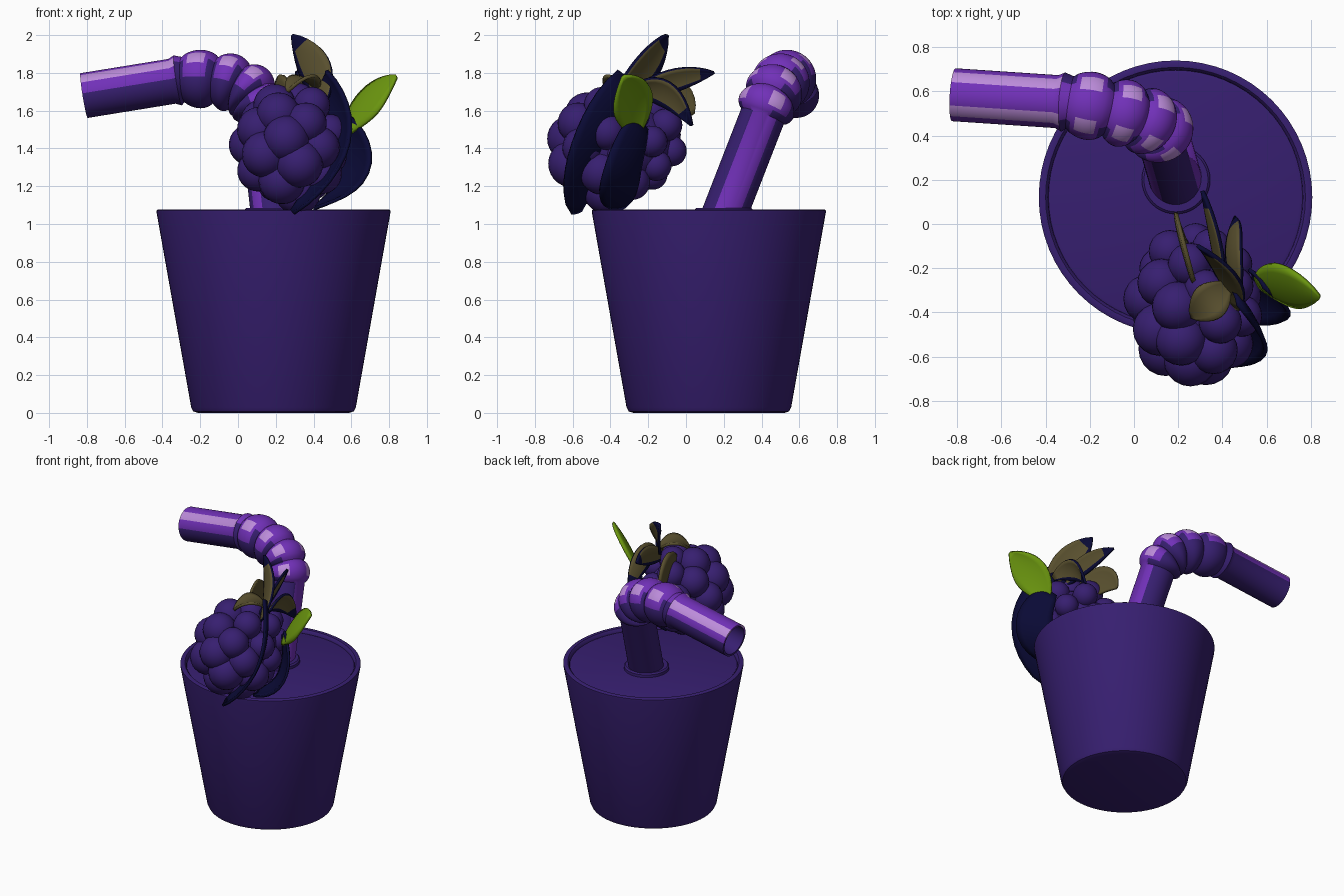
import bpy, bmesh, math
from mathutils import Vector, Matrix

if "Cube" in bpy.data.objects:
    bpy.data.objects.remove(bpy.data.objects["Cube"])

def mat(name, c):
    m = bpy.data.materials.new(name)
    m.diffuse_color = (*c, 1)
    m.use_nodes = True
    m.node_tree.nodes["Principled BSDF"].inputs["Base Color"].default_value = m.diffuse_color
    return m

GRAPE = mat("dark grape", (0.038, 0.0135, 0.162))
PURPLE = mat("bright purple", (0.165, 0.03, 0.48))
LILAC = mat("pale lilac", (0.50, 0.26, 0.70))
NAVY = mat("navy", (0.003, 0.003, 0.036))
OLIVE = mat("olive", (0.10, 0.08, 0.028))
GREEN = mat("leaf green", (0.15, 0.31, 0.005))

def finish(bm, name, mats, angle=40):
    bmesh.ops.recalc_face_normals(bm, faces=bm.faces)
    me = bpy.data.meshes.new(name)
    bm.to_mesh(me)
    bm.free()
    ob = bpy.data.objects.new(name, me)
    bpy.context.collection.objects.link(ob)
    for m in mats:
        me.materials.append(m)
    bpy.ops.object.select_all(action='DESELECT')
    ob.select_set(True)
    bpy.context.view_layer.objects.active = ob
    bpy.ops.object.shade_smooth_by_angle(angle=math.radians(angle))
    return ob

def skin(bm, rings, cap=True):
    """Join rings of verts with quads; returns (face, ring index, side index)."""
    out, n = [], len(rings[0])
    for i, (a, b) in enumerate(zip(rings, rings[1:])):
        for k in range(n):
            j = (k + 1) % n
            out.append((bm.faces.new((a[k], a[j], b[j], b[k])), i, k))
    if cap:
        bm.faces.new(rings[0])
        bm.faces.new(rings[-1])
    return out

def lathe(name, profile, cx, cy, n=64):
    bm = bmesh.new()
    rings = [[bm.verts.new((cx + r * math.cos(2 * math.pi * k / n),
                            cy + r * math.sin(2 * math.pi * k / n), z)) for k in range(n)]
             for r, z in profile]
    skin(bm, rings)
    return finish(bm, name, [GRAPE])

# cup with rolled rim and recessed lid
lathe("cup", [(0.40, 0.0), (0.425, 0.008), (0.436, 0.03), (0.619, 1.06), (0.619, 1.072),
              (0.61, 1.078), (0.588, 1.076), (0.578, 1.065), (0.575, 1.05), (0.56, 1.055)],
      0.188, 0.121)
# collar where the straw enters
lathe("straw_collar", [(0.155, 1.04), (0.155, 1.075), (0.145, 1.085), (0.12, 1.085)], 0.19, 0.2, 40)

# bent straw: straight stem, ribbed bend, straight mouth end
A, P0, C, P2, E = (Vector(v) for v in ((0.19, 0.195, 1.03), (0.13, 0.405, 1.57), (0.10, 0.49, 1.79),
                                       (-0.29, 0.55, 1.765), (-0.815, 0.585, 1.68)))
R, RIBS, STEPS = 0.12, 4, 40
samples = [(A, (P0 - A).normalized(), R, 0)]   # last entry is the stripe style
for i in range(STEPS + 1):
    t = i / STEPS
    p = P0 * (1 - t) ** 2 + C * 2 * t * (1 - t) + P2 * t * t
    d = ((C - P0) * (1 - t) + (P2 - C) * t).normalized()
    bump = abs(math.sin(math.pi * RIBS * t)) ** 0.7
    samples.append((p, d, R + 0.035 * bump, 3 if bump < 0.45 else 2 if bump > 0.75 else 1))
axis = (E - P2).normalized()
samples.append((P2 + axis * 0.03, axis, R + 0.014, 2))
samples.append((P2 + axis * 0.06, axis, R, 2))
samples += [(E, axis, R, 2), (E, axis, R - 0.015, 3), (E - axis * 0.4, axis, R - 0.015, 3)]
bm = bmesh.new()
B = (P0 - A).cross(E - P2).normalized()
rings, N = [], 48
for p, d, r, _ in samples:
    b = (B - d * B.dot(d)).normalized()
    u = b.cross(d).normalized()
    if u.dot(C - (P0 + P2) / 2) < 0:
        u = -u
    if b.y > 0:
        b = -b
    rings.append([bm.verts.new(p + (u * math.cos(a) + b * math.sin(a)) * r)
                  for a in (2 * math.pi * k / N for k in range(N))])
for f, i, k in skin(bm, rings):
    # lengthwise stripes by signed angle around the tube
    raw = (360 * (k + 0.5) / N + 180) % 360 - 180
    ang = abs(raw - 20)
    style = samples[i][3]
    if style == 0:
        f.material_index = 1 if abs(raw + 12) < 32 or abs(raw - 125) < 16 else 0
    elif style == 2 and 27 < ang < 57:
        f.material_index = 2
    elif style in (1, 2) and ang < 82:
        f.material_index = 1
    elif style == 3 and ang < 40:
        f.material_index = 1
finish(bm, "straw", [GRAPE, PURPLE, LILAC])

# berry cluster: spheres spread over an egg shape, around a core
ctr = Vector((0.285, -0.355, 1.42))
bm = bmesh.new()
bmesh.ops.create_uvsphere(bm, u_segments=24, v_segments=16, radius=1,
                          matrix=Matrix.Translation(ctr) @ Matrix.Diagonal((0.23, 0.28, 0.23, 1)))
COUNT = 29
for i in range(COUNT):
    h = 1 - 2 * (i + 0.5) / COUNT
    a = i * math.pi * (3 - math.sqrt(5)) + 0.9
    q = math.sqrt(1 - h * h)
    s = 1 + 0.05 * math.sin(i * 4.1)
    p = ctr + Vector((0.215 * q * math.cos(a), 0.275 * q * math.sin(a), 0.24 * h)) * s
    r = 0.103 + 0.012 * math.sin(i * 2.3) - 0.012 * math.sin(a)
    bmesh.ops.create_uvsphere(bm, u_segments=20, v_segments=14, radius=r, matrix=Matrix.Translation(p))
finish(bm, "berry_cluster", [GRAPE])

def leaf(name, base, ctrl, tip, side, width, face, edge, n=12, m=6, blunt=0.8):
    """Curved leaf along a bend; the outline and last part take the edge colour."""
    base, ctrl, tip, side = Vector(base), Vector(ctrl), Vector(tip), Vector(side).normalized()
    bm = bmesh.new()
    grid = []
    for i in range(n + 1):
        t = i / n
        p = base * (1 - t) ** 2 + ctrl * 2 * t * (1 - t) + tip * t * t
        d = ((ctrl - base) * (1 - t) + (tip - ctrl) * t).normalized()
        s = (side - d * side.dot(d)).normalized()
        nor = d.cross(s)
        w = width / 2 * max(math.sin(math.pi * (0.06 + 0.93 * t)), 0.02) ** blunt
        grid.append([bm.verts.new(p + s * w * v + nor * 0.15 * w * v * v)
                     for v in (2 * k / m - 1 for k in range(m + 1))])
    for i in range(n):
        for k in range(m):
            f = bm.faces.new((grid[i][k], grid[i][k + 1], grid[i + 1][k + 1], grid[i + 1][k]))
            f.material_index = 1 if k == 0 or i > n - 3 else 0
    ob = finish(bm, name, [face, edge])
    sol = ob.modifiers.new("thickness", 'SOLIDIFY')
    sol.thickness, sol.offset = 0.018, 0
    sol.material_offset_rim = 1
    return ob

# bright leaf on the right
leaf("green_leaf", (0.56, -0.27, 1.48), (0.67, -0.28, 1.68), (0.84, -0.33, 1.78),
     (0.23, -0.55, -0.32), 0.24, GREEN, GREEN)
# olive leaves with navy edges rising from the crown
leaf("crown_leaf_tall", (0.46, -0.38, 1.66), (0.42, -0.2, 1.82), (0.29, -0.1, 2.0),
     (0.46, -0.27, 0.47), 0.2, OLIVE, NAVY)
leaf("crown_leaf_back", (0.40, -0.32, 1.66), (0.37, -0.08, 1.78), (0.31, 0.15, 1.80),
     (0.18, -0.11, 0.5), 0.13, OLIVE, NAVY)
leaf("crown_leaf_right", (0.47, -0.3, 1.70), (0.42, -0.1, 1.78), (0.46, 0.03, 1.52),
     (0.3, 0.2, 0.6), 0.15, OLIVE, NAVY)
leaf("crown_leaf_left", (0.27, -0.27, 1.68), (0.20, -0.06, 1.72), (0.19, 0.04, 1.58),
     (-0.1, 0.2, 0.8), 0.22, OLIVE, OLIVE)
leaf("crown_leaf_front", (0.42, -0.28, 1.72), (0.34, -0.36, 1.83), (0.26, -0.42, 1.70),
     (0.5, -0.7, 0), 0.17, OLIVE, OLIVE)
# big navy leaves wrapped round the right of the cluster
leaf("wrap_leaf_front", (0.46, -0.32, 1.78), (0.70, -0.56, 1.40), (0.29, -0.58, 1.06),
     (0.5, -0.8, 0), 0.22, NAVY, NAVY, blunt=0.4)
leaf("wrap_leaf_side", (0.56, -0.24, 1.54), (0.76, -0.36, 1.22), (0.40, -0.36, 1.08),
     (0.7, -0.7, 0.2), 0.25, NAVY, NAVY, blunt=0.4)
